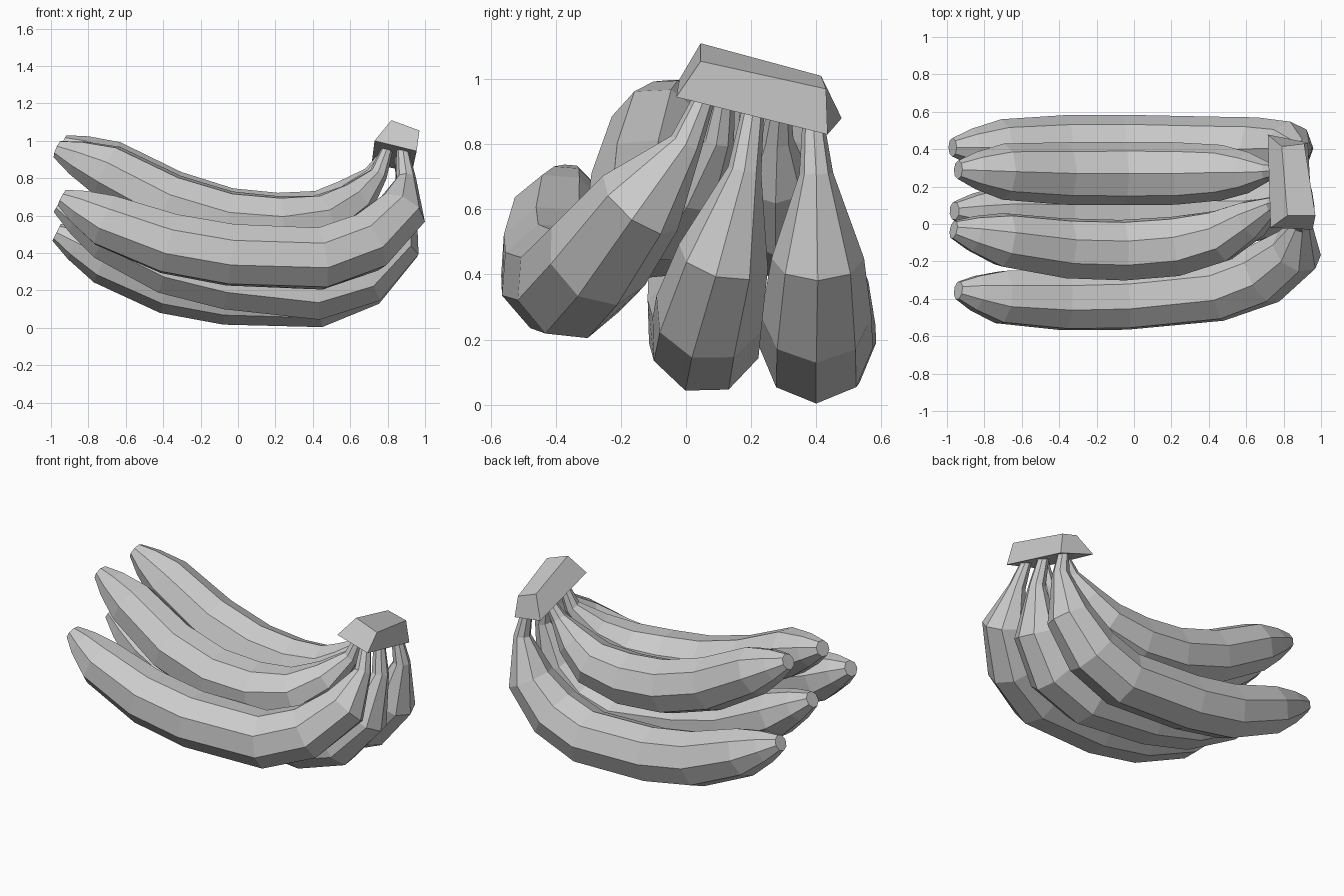
import bpy
import bmesh
from math import cos, sin, pi, radians
from mathutils import Vector

SIDES = 8

cube = bpy.data.objects.get("Cube")
if cube:
    bpy.data.objects.remove(cube, do_unlink=True)

skin = bpy.data.materials.new("plain grey")
skin.use_nodes = True
grey = (0.6, 0.6, 0.6, 1)
skin.diffuse_color = grey
skin.node_tree.nodes["Principled BSDF"].inputs["Base Color"].default_value = grey


def add_object(name, bm):
    """Turn a bmesh into a flat-shaded object in the shared material."""
    bmesh.ops.recalc_face_normals(bm, faces=bm.faces)
    mesh = bpy.data.meshes.new(name)
    bm.to_mesh(mesh)
    bm.free()
    mesh.materials.append(skin)
    obj = bpy.data.objects.new(name, mesh)
    bpy.context.collection.objects.link(obj)
    return obj


def add_fruit(name, path, radii, roll):
    """Loft eight-sided rings along a path from blossom tip to stalk."""
    points = [Vector(p) for p in path]
    # extra ring where the blunt tip swells into the body
    points.insert(1, points[0].lerp(points[1], 0.4))
    across = Vector((0, cos(radians(roll)), -sin(radians(roll))))
    bm = bmesh.new()
    rings = []
    last = len(points) - 1
    for i, (centre, radius) in enumerate(zip(points, radii)):
        before = centre - points[max(i - 1, 0)]
        after = points[min(i + 1, last)] - centre
        tangent = (before.normalized() + after.normalized()).normalized()
        side = (across - tangent * across.dot(tangent)).normalized()
        up = tangent.cross(side)
        ring = []
        for k in range(SIDES):
            angle = 2 * pi * k / SIDES
            offset = side * cos(angle) + up * sin(angle)
            ring.append(bm.verts.new(centre + offset * radius))
        rings.append(ring)
    for lower, upper in zip(rings, rings[1:]):
        for k in range(SIDES):
            n = (k + 1) % SIDES
            bm.faces.new((lower[k], lower[n], upper[n], upper[k]))
    bm.faces.new(rings[0])
    bm.faces.new(rings[-1])
    return add_object(name, bm)


# Thickness from tip to stalk for the long lower row and short upper row
lower_radii = (.05, .1, .15, .172, .174, .174, .17, .142, .052, .032)
upper_radii = (.05, .1, .15, .167, .169, .167, .148, .11, .05, .03)

# Lower row: three long fruits fanned out from the crown
add_fruit("lower_front_banana", [
    (-.94, -.355, .695), (-.71, -.39, .575), (-.37, -.405, .45),
    (-.04, -.4, .39), (.44, -.355, .37), (.69, -.27, .455),
    (.87, -.14, .62), (.9, 0, .8), (.88, .06, .95)],
    lower_radii, 27)
add_fruit("lower_middle_banana", [
    (-.96, .07, .66), (-.7, .06, .5), (-.37, .045, .34),
    (-.05, .045, .26), (.42, .06, .205), (.67, .07, .28),
    (.84, .115, .455), (.9, .18, .72), (.87, .21, .93)],
    lower_radii, 21)
add_fruit("lower_back_banana", [
    (-.97, .41, .51), (-.71, .41, .38), (-.37, .41, .245),
    (-.06, .41, .19), (.42, .4, .175), (.66, .4, .27),
    (.835, .405, .45), (.9, .4, .71), (.87, .39, .88)],
    lower_radii, 0)

# Upper row: two shorter fruits nested above the gaps
add_fruit("upper_front_banana", [
    (-.965, -.03, .955), (-.7, -.085, .84), (-.37, -.13, .665),
    (-.06, -.14, .57), (.22, -.12, .545), (.46, -.065, .575),
    (.63, .025, .68), (.75, .1, .82), (.8, .12, .96)],
    upper_radii, 17)
add_fruit("upper_back_banana", [
    (-.94, .29, .985), (-.7, .28, .86), (-.37, .27, .68),
    (-.06, .27, .58), (.22, .27, .555), (.47, .275, .595),
    (.61, .275, .7), (.72, .28, .82), (.8, .29, .94)],
    upper_radii, 0)

# Crown: tapered block joining all the stalks
crown = bmesh.new()
corners = [
    (.73, -.02, 1), (.955, -.03, .945), (.93, .435, .83), (.715, .478, .88),
    (.82, .045, 1.11), (.97, .045, 1.055), (.91, .43, .97), (.79, .415, 1.01)]
v = [crown.verts.new(c) for c in corners]
crown.faces.new(v[:4])
crown.faces.new(v[4:])
for i in range(4):
    j = (i + 1) % 4
    crown.faces.new((v[i], v[j], v[j + 4], v[i + 4]))
add_object("crown_block", crown)
